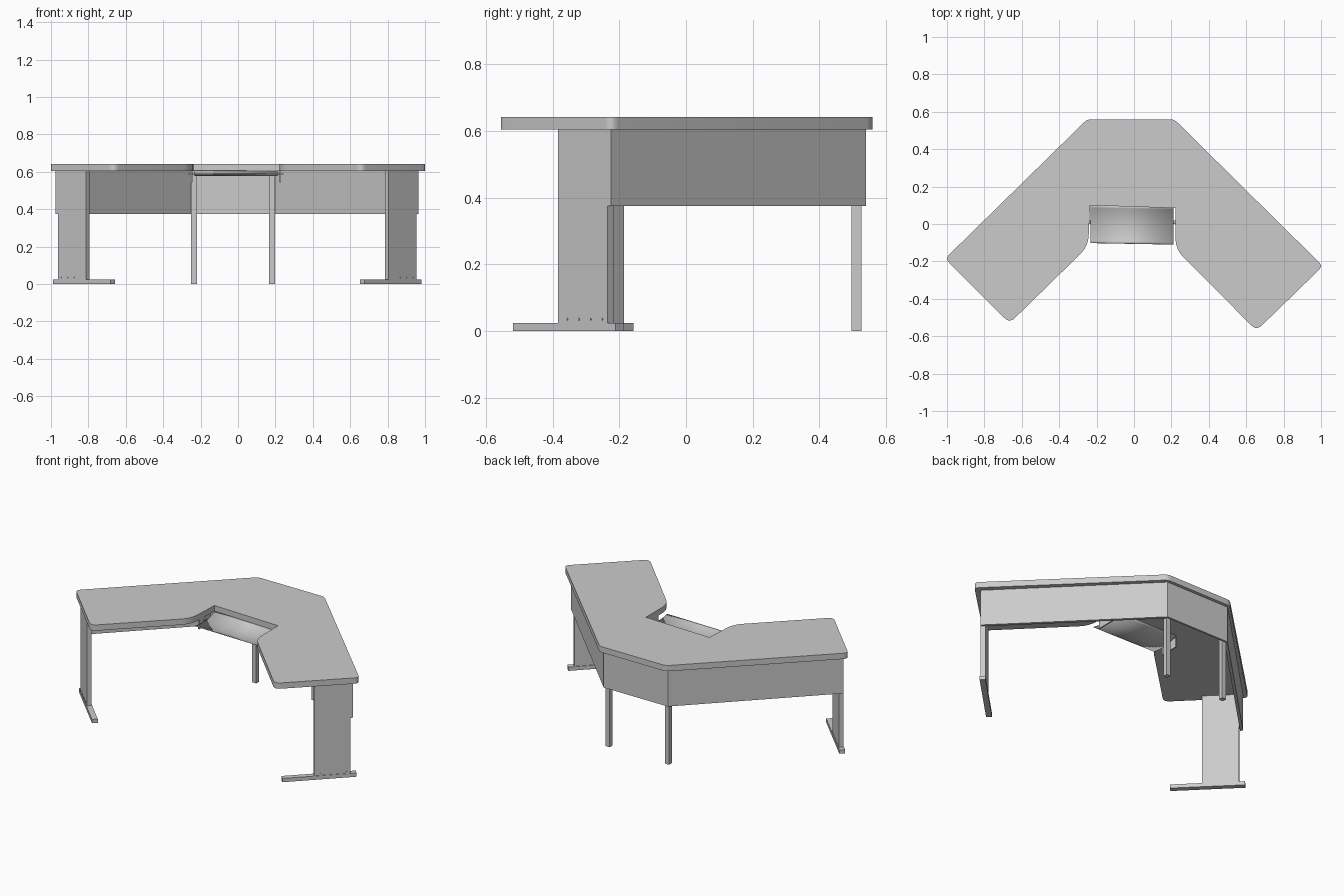
import bpy
import bmesh
from math import pi, radians
from mathutils import Vector

cube = bpy.data.objects.get("Cube")
if cube:
    bpy.data.objects.remove(cube, do_unlink=True)

grey = bpy.data.materials.new("light grey")
grey.use_nodes = True
grey.diffuse_color = (0.6, 0.6, 0.6, 1)
grey.node_tree.nodes["Principled BSDF"].inputs["Base Color"].default_value = (0.6, 0.6, 0.6, 1)


def finish(name, bm):
    bmesh.ops.recalc_face_normals(bm, faces=bm.faces)
    mesh = bpy.data.meshes.new(name)
    bm.to_mesh(mesh)
    bm.free()
    mesh.materials.append(grey)
    obj = bpy.data.objects.new(name, mesh)
    bpy.context.collection.objects.link(obj)
    return obj


def smooth(obj):
    bpy.ops.object.select_all(action="DESELECT")
    obj.select_set(True)
    bpy.context.view_layer.objects.active = obj
    bpy.ops.object.shade_smooth_by_angle(angle=radians(35))


def prism(name, points, z0, z1):
    """Extrude a plan outline from z0 up to z1."""
    bm = bmesh.new()
    face = bm.faces.new([bm.verts.new((x, y, z0)) for x, y in points])
    top = bmesh.ops.extrude_face_region(bm, geom=[face])
    verts = [v for v in top["geom"] if isinstance(v, bmesh.types.BMVert)]
    bmesh.ops.translate(bm, verts=verts, vec=(0, 0, z1 - z0))
    return finish(name, bm)


def plate(name, start, end, thick, z0, z1):
    """Upright board along a plan line, thickened to the right of its direction."""
    a, b = Vector(start), Vector(end)
    d = (b - a).normalized()
    side = Vector((d.y, -d.x)) * thick
    return prism(name, [a, b, b + side, a + side], z0, z1)


def rounded(corners, steps=6):
    """Round each (x, y, cut) corner with a quadratic curve."""
    out = []
    for i, (x, y, cut) in enumerate(corners):
        p = Vector((x, y))
        before = Vector(corners[i - 1][:2])
        after = Vector(corners[(i + 1) % len(corners)][:2])
        if not cut:
            out.append(p)
            continue
        a = p + (before - p).normalized() * cut
        b = p + (after - p).normalized() * cut
        for s in range(steps + 1):
            t = s / steps
            out.append(a * (1 - t) ** 2 + p * 2 * t * (1 - t) + b * t * t)
    return out


# Angled worktop with a keyboard notch
worktop = prism("worktop", rounded([
    (-0.25, 0.56, 0.025), (-1.01, -0.185, 0.03), (-0.665, -0.53, 0.04),
    (-0.245, -0.12, 0.06), (-0.235, 0.1, 0), (0.222, 0.085, 0),
    (0.222, -0.135, 0.06), (0.655, -0.57, 0.04), (1.01, -0.225, 0.03),
    (0.215, 0.56, 0.025)]), 0.605, 0.642)
smooth(worktop)

# Modesty panels behind the three sections
plate("left_wing_panel", (0.2, 0.54), (0.965, -0.225), 0.018, 0.375, 0.605)
plate("back_panel", (-0.25, 0.54), (0.2, 0.54), 0.012, 0.375, 0.605)
plate("right_wing_panel", (-0.975, -0.185), (-0.25, 0.54), 0.018, 0.375, 0.605)

# Rear posts
for name, x in (("right_rear_post", -0.25), ("left_rear_post", 0.167)):
    plate(name, (x, 0.527), (x + 0.03, 0.527), 0.03, 0, 0.605)

# End legs, feet and bolts, sharing one layout mirrored across the desk
for name, s, dy in (("right", -1, 0.03), ("left", 1, 0)):
    def spot(x, y):
        return (s * x - (0.008 if s < 0 else 0), y + dy)

    plate(name + "_end_leg", spot(0.955, -0.235), spot(0.805, -0.385),
          s * 0.027, 0.022, 0.605)
    plate(name + "_foot", spot(0.982, -0.212), spot(0.675, -0.519),
          s * 0.034, 0, 0.024)
    bm = bmesh.new()
    for i in range(4):
        x, y = spot(0.938 - i * 0.035, -0.252 - i * 0.035)
        made = bmesh.ops.create_cone(bm, cap_ends=True, segments=10, radius1=0.004,
                                     radius2=0.004, depth=0.006)["verts"]
        bmesh.ops.rotate(bm, verts=made, matrix=Vector((0, 0, 1)).rotation_difference(
            Vector((s, -1, 0))).to_matrix())
        bmesh.ops.translate(bm, verts=made, vec=(x, y, 0.035))
    smooth(finish(name + "_leg_bolts", bm))

# Shallow dished keyboard tray
bm = bmesh.new()
rows = []
for i in range(17):
    t = i / 16
    z = 0.593 + 0.014 * t - 0.072 * t * (1 - t)
    rows.append([bm.verts.new((x, -0.105 + 0.2 * t + skew, z))
                 for x, skew in ((-0.232, 0.004), (0.21, -0.004))])
for a, b in zip(rows, rows[1:]):
    bm.faces.new((a[0], a[1], b[1], b[0]))
tray = finish("keyboard_tray", bm)
thickness = tray.modifiers.new("thickness", "SOLIDIFY")
thickness.thickness = 0.005
smooth(tray)

# Tray hangers under the notch sides
for name, x in (("right_tray_hanger", -0.252), ("left_tray_hanger", 0.222)):
    plate(name, (x, -0.04), (x, 0.08), 0.008, 0.542, 0.606)
    plate(name + "_arm", (x - 0.012, 0.02), (x + 0.02, 0.02), 0.02, 0.585, 0.592)
